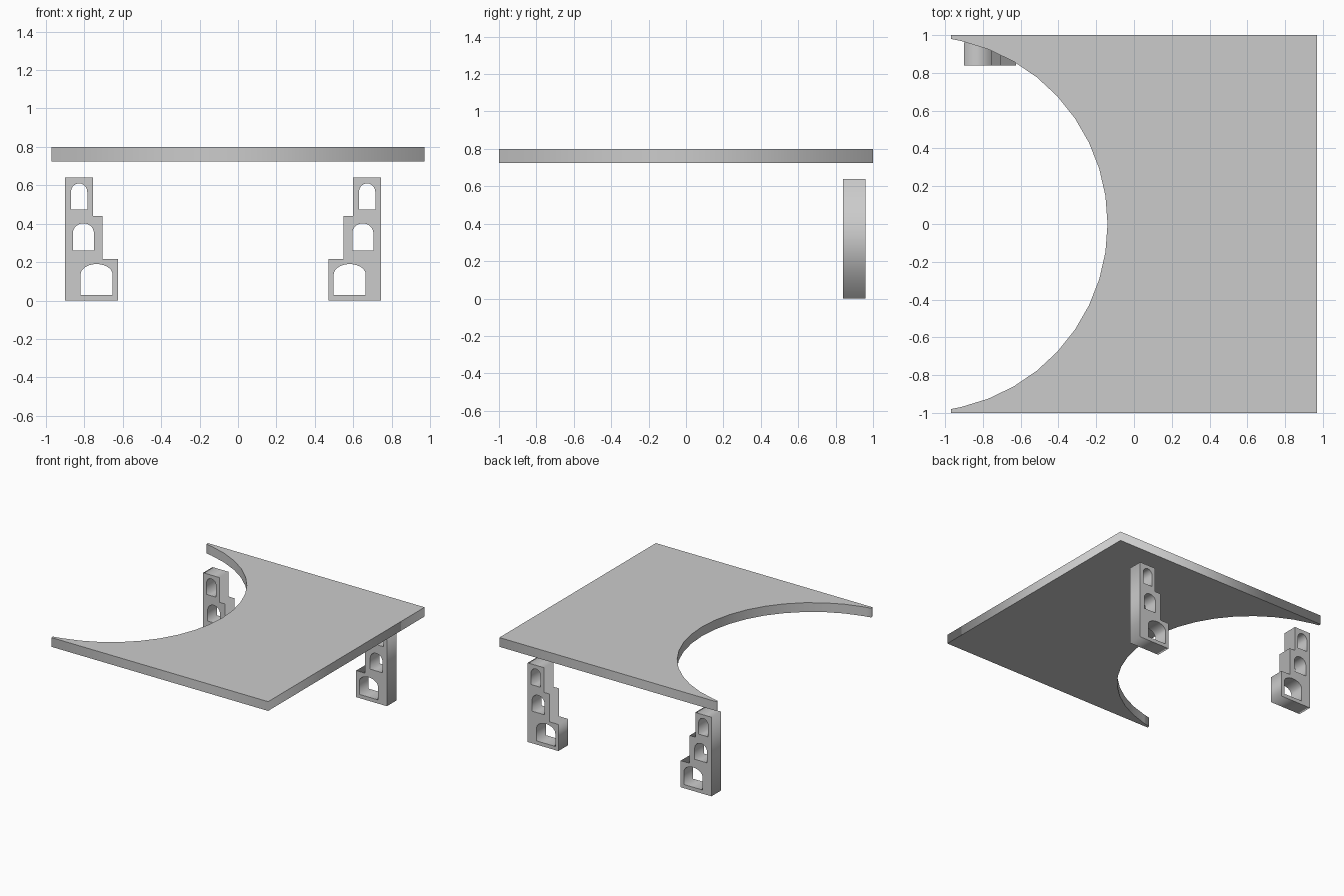
import bpy
from math import radians, sin, cos, pi

if "Cube" in bpy.data.objects:
    bpy.data.objects.remove(bpy.data.objects["Cube"])


def extrude_outline(name, loops, depth, location, rotation=(0, 0, 0)):
    """Flat filled outline (inner loops become holes) with a thickness."""
    curve = bpy.data.curves.new(name, 'CURVE')
    curve.dimensions = '2D'
    curve.fill_mode = 'BOTH'
    curve.extrude = depth / 2
    for pts in loops:
        spline = curve.splines.new('POLY')
        spline.points.add(len(pts) - 1)
        for p, (x, y) in zip(spline.points, pts):
            p.co = (x, y, 0, 1)
        spline.use_cyclic_u = True
    obj = bpy.data.objects.new(name, curve)
    bpy.context.collection.objects.link(obj)
    obj.location, obj.rotation_euler = location, rotation
    bpy.ops.object.select_all(action='DESELECT')
    bpy.context.view_layer.objects.active = obj
    obj.select_set(True)
    bpy.ops.object.convert(target='MESH')
    return bpy.context.object


def arch(x0, x1, z0, spring, top, n=14):
    """Window outline: straight sides with an elliptical head."""
    cx, rx = (x0 + x1) / 2, (x1 - x0) / 2
    head = [(cx + rx * cos(pi * i / n), spring + (top - spring) * sin(pi * i / n))
            for i in range(n + 1)]
    return [(x0, z0), (x1, z0)] + head


# Table top: square slab with a large round bite out of the left side
W, R, CX = 0.97, 0.993, -1.133
bite = [(CX + R * cos(radians(a * 60 / 7)), R * sin(radians(a * 60 / 7)))
        for a in range(-9, 10)]
slab = [(W, 1), (-W, 1), (-W, 0.98)] + bite[::-1] + [(-W, -0.98), (-W, -1), (W, -1)]
extrude_outline("table_top", [slab], 0.075, (0, 0, 0.7625))

# Stepped legs at the back, each pierced by three arched openings
steps = [(-0.9, 0), (-0.625, 0), (-0.625, 0.215), (-0.705, 0.215),
         (-0.705, 0.44), (-0.755, 0.44), (-0.755, 0.64), (-0.9, 0.64)]
leg = [steps,
       arch(-0.82, -0.653, 0.03, 0.135, 0.19),
       arch(-0.86, -0.75, 0.26, 0.35, 0.402),
       arch(-0.87, -0.785, 0.473, 0.565, 0.61)]
MIRROR_X = -0.0775
mirrored = [[(2 * MIRROR_X - x, z) for x, z in loop][::-1] for loop in leg]
for name, loops in (("left_leg", leg), ("right_leg", mirrored)):
    extrude_outline(name, loops, 0.12, (0, 0.9, 0), (pi / 2, 0, 0))
